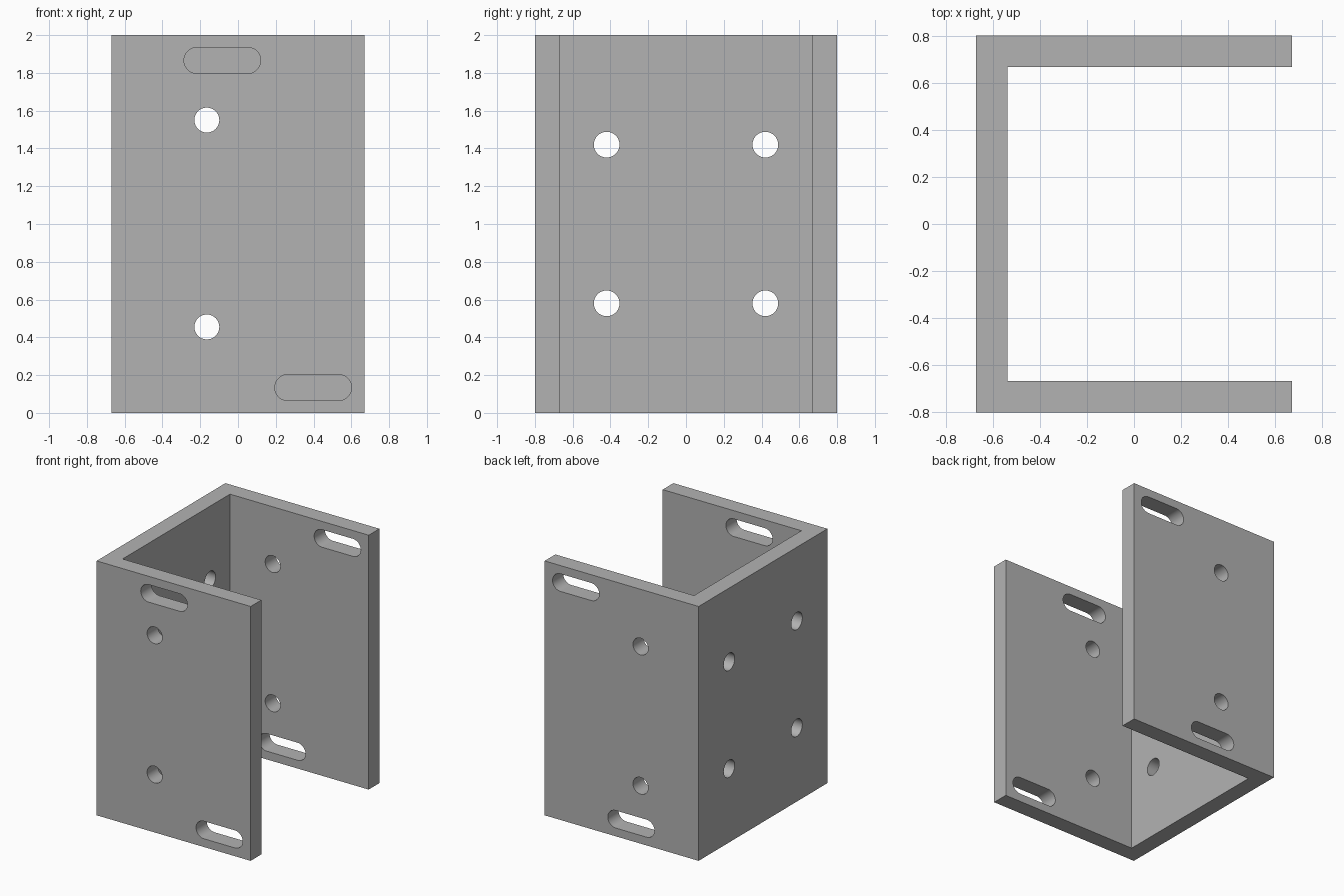
import bpy, bmesh
from math import pi, cos, sin
from mathutils import Vector

cube = bpy.data.objects.get("Cube")
if cube:
    bpy.data.objects.remove(cube, do_unlink=True)

HX, HY, HEIGHT, WALL = 0.67, 0.80, 2.0, 0.133
HOLE_R, SLOT_R, SLOT_HALF = 0.066, 0.069, 0.134

grey = bpy.data.materials.new("plain grey")
grey.use_nodes = True
colour = (0.448, 0.448, 0.448, 1)
grey.diffuse_color = colour
grey.node_tree.nodes["Principled BSDF"].inputs["Base Color"].default_value = colour


def add_prism(bm, points, sweep):
    """Extrude a closed outline along the sweep vector."""
    face = bm.faces.new([bm.verts.new(p) for p in points])
    result = bmesh.ops.extrude_face_region(bm, geom=[face], use_keep_orig=True)
    moved = [g for g in result["geom"] if isinstance(g, bmesh.types.BMVert)]
    bmesh.ops.translate(bm, verts=moved, vec=sweep)


def make_object(name, bm):
    bmesh.ops.recalc_face_normals(bm, faces=bm.faces)
    mesh = bpy.data.meshes.new(name)
    bm.to_mesh(mesh)
    bm.free()
    mesh.materials.append(grey)
    obj = bpy.data.objects.new(name, mesh)
    bpy.context.collection.objects.link(obj)
    return obj


def add_cutter(bm, centre, across, sweep, radius, half=0.0, steps=24):
    """Round hole, or a slot stretched along the across axis."""
    centre, across = Vector(centre), Vector(across)
    points = []
    for side in (1, -1):
        for i in range(steps + (1 if half else 0)):
            a = -pi / 2 + pi * i / steps
            points.append(centre + across * side * (half + radius * cos(a))
                          + Vector((0, 0, side * radius * sin(a))))
    add_prism(bm, points, Vector(sweep))


# Channel: back plate on the right with two side flanges
bm = bmesh.new()
inner_x, inner_y = -HX + WALL, HY - WALL
outline = [(-HX, -HY), (HX, -HY), (HX, -inner_y), (inner_x, -inner_y),
           (inner_x, inner_y), (HX, inner_y), (HX, HY), (-HX, HY)]
add_prism(bm, [(x, y, 0) for x, y in outline], Vector((0, 0, HEIGHT)))
bracket = make_object("channel_bracket", bm)

# Cutters for every hole and slot
bm = bmesh.new()
for side in (-1, 1):
    start = side * (HY - WALL / 2) - WALL
    sweep = (0, 2 * WALL, 0)
    for z in (0.455, 1.55):
        add_cutter(bm, (-0.165, start, z), (1, 0, 0), sweep, HOLE_R)
    # Slots are staggered, opposite on the two flanges
    for end in (-1, 1):
        x = 0.398 if side == end else -0.083
        add_cutter(bm, (x, start, HEIGHT / 2 + end * 0.866), (1, 0, 0),
                   sweep, SLOT_R, SLOT_HALF)
    for z in (0.58, 1.42):
        add_cutter(bm, (-HX - WALL / 2, side * 0.42, z), (0, 1, 0),
                   (2 * WALL, 0, 0), HOLE_R + 0.002)
cutter = make_object("hole_cutter", bm)
cutter.hide_render = True

# Drill the bracket and drop the cutter
drill = bracket.modifiers.new("drill", 'BOOLEAN')
drill.operation = 'DIFFERENCE'
drill.solver = 'EXACT'
drill.object = cutter
bpy.context.view_layer.objects.active = bracket
bracket.select_set(True)
cutter.select_set(False)
bpy.ops.object.modifier_apply(modifier=drill.name)
bpy.data.objects.remove(cutter, do_unlink=True)
bpy.ops.object.shade_smooth_by_angle(angle=pi / 6)
